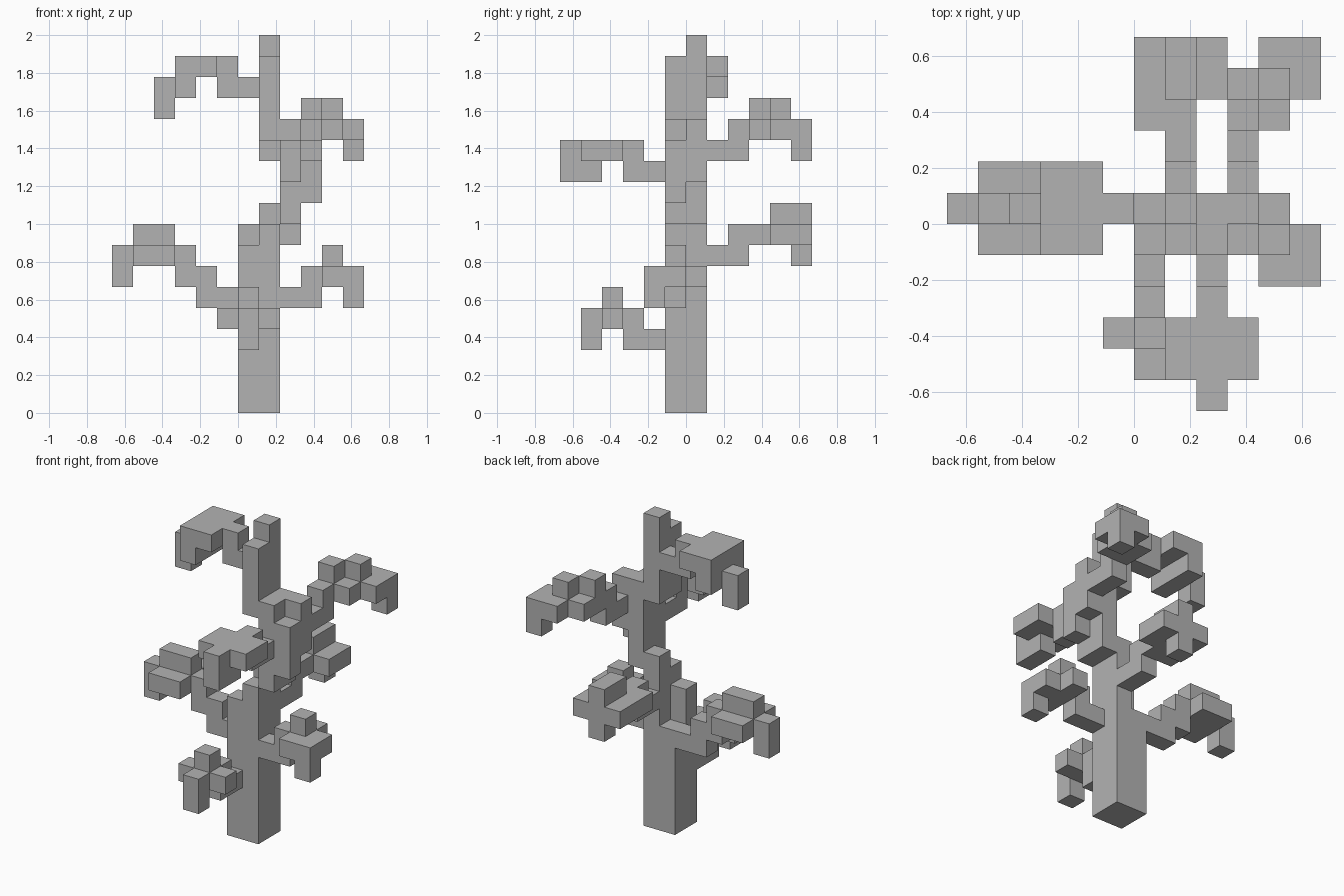
import bpy
import bmesh
from math import radians
from mathutils import Vector

if "Cube" in bpy.data.objects:
    bpy.data.objects.remove(bpy.data.objects["Cube"], do_unlink=True)

UNIT = 2 / 18  # edge length of one block
STEPS = {
    "e": Vector((1, 0, 0)), "w": Vector((-1, 0, 0)),
    "n": Vector((0, 1, 0)), "s": Vector((0, -1, 0)),
    "u": Vector((0, 0, 1)), "d": Vector((0, 0, -1)),
}

grey = bpy.data.materials.new("plain_grey")
grey.use_nodes = True
grey.diffuse_color = (0.45, 0.45, 0.45, 1)
grey.node_tree.nodes["Principled BSDF"].inputs["Base Color"].default_value = grey.diffuse_color


def box(corner, size=(1, 1, 1)):
    """Blocks filling a box from its lowest corner."""
    x, y, z = corner
    return {(x + i, y + j, z + k)
            for i in range(size[0]) for j in range(size[1]) for k in range(size[2])}


def walk(start, route):
    """Blocks along a path of single steps."""
    place = Vector(start)
    cells = [place.copy()]
    for letter in route:
        place = place + STEPS[letter]
        cells.append(place)
    return {tuple(round(c) for c in cell) for cell in cells}


def build(name, *groups):
    """Skin a set of blocks with its outer faces only."""
    cells = set().union(*groups)
    bm = bmesh.new()
    for cell in cells:
        middle = Vector(cell) + Vector((0.5, 0.5, 0.5))
        for step in STEPS.values():
            if tuple(round(c) for c in Vector(cell) + step) in cells:
                continue
            side = Vector((step.y, step.z, step.x))
            other = step.cross(side)
            corners = [side + other, other - side, -side - other, side - other]
            bm.faces.new([bm.verts.new((middle + (step + c) / 2) * UNIT) for c in corners])
    bmesh.ops.remove_doubles(bm, verts=bm.verts, dist=UNIT / 100)
    bmesh.ops.dissolve_limit(bm, angle_limit=radians(1), verts=bm.verts, edges=bm.edges)
    mesh = bpy.data.meshes.new(name)
    bm.to_mesh(mesh)
    bm.free()
    mesh.materials.append(grey)
    bpy.context.collection.objects.link(bpy.data.objects.new(name, mesh))


# Trunk in three offset sections with stepped ends
build("lower_trunk",
      box((0, -1, 0), (2, 2, 6)),
      box((0, -1, 6), (1, 1, 2)),
      box((1, -1, 6), (1, 1, 3)),
      box((1, 0, 6), (1, 1, 4)))
build("middle_trunk",
      box((2, -1, 9), (1, 2, 5)),
      box((3, -1, 10), (1, 1, 3)),
      box((3, 0, 11), (1, 1, 3)))
build("upper_trunk",
      box((1, -1, 13), (1, 1, 4)),
      box((1, 0, 13), (1, 1, 5)))

# Front branches
build("low_front_branch",
      walk((0, -2, 3), "sussd"),
      box((-1, -4, 4), (3, 1, 1)),
      box((0, -4, 5)))
build("high_front_branch",
      walk((2, -2, 11), "susssdn"),
      box((1, -5, 12), (3, 2, 1)))

# Back branches
build("low_back_branch",
      walk((1, 1, 7), "nunnnd"),
      box((0, 3, 8), (1, 3, 1)),
      box((1, 4, 8), (2, 2, 1)),
      box((1, 4, 9), (1, 2, 1)))
build("high_back_branch",
      walk((3, 1, 12), "nun"),
      box((3, 3, 13), (2, 2, 1)),
      box((4, 4, 13), (2, 2, 1)),
      box((3, 3, 14)), box((4, 4, 14)), box((5, 5, 12)))

# Side branches
build("left_branch",
      walk((2, -1, 5), "eue"),
      box((4, -2, 6), (2, 2, 1)),
      box((4, 0, 6)), box((4, -1, 7)), box((5, -2, 5)))
build("low_right_branch",
      walk((-1, 0, 5), "wuwuwwwd"),
      box((-5, -1, 7), (2, 3, 1)),
      box((-5, 0, 8), (2, 1, 1)))
build("high_right_branch",
      walk((0, 0, 15), "wu"),
      box((-3, -1, 16), (2, 3, 1)),
      box((-3, -1, 15), (1, 3, 1)),
      box((-4, 0, 14), (1, 1, 2)))
